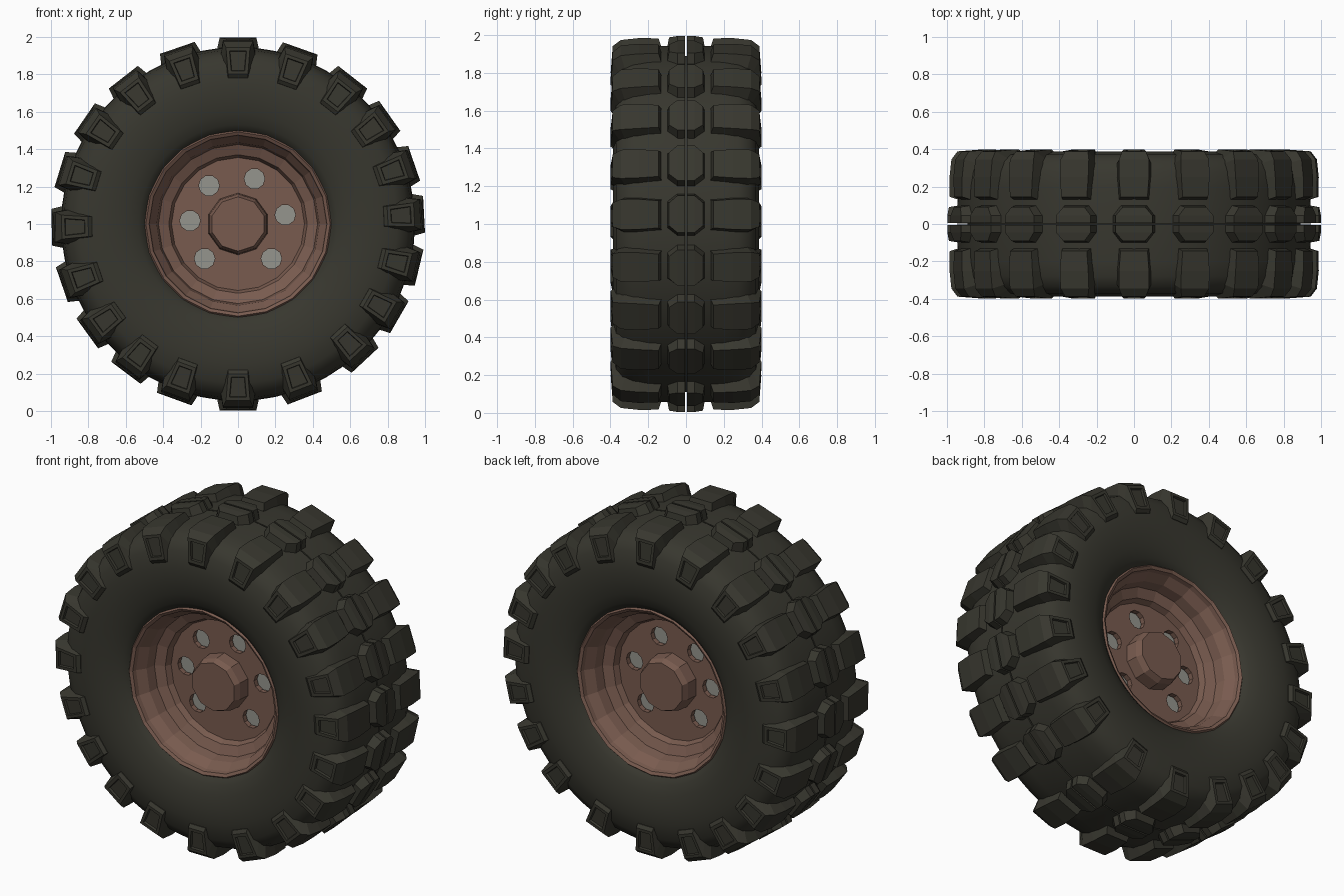
import bpy, bmesh, math
from mathutils import Vector

if "Cube" in bpy.data.objects:
    bpy.data.objects.remove(bpy.data.objects["Cube"])

# Slightly uneven spacing of the tread blocks, in degrees
LUG_ANGLES = [math.radians(d) for d in (90, 70.5, 52, 35.5, 19, 3, -13.5, -30, -47, -69, -90,
                                        109, 128, 145.5, 163, 181, 199, 216, 233, 250)]


def material(name, rgb):
    m = bpy.data.materials.new(name)
    m.diffuse_color = (*rgb, 1)
    m.use_nodes = True
    m.node_tree.nodes["Principled BSDF"].inputs["Base Color"].default_value = m.diffuse_color
    return m


RUBBER = material("dark_rubber", (0.039, 0.038, 0.028))
BROWN = material("brown_metal", (0.19, 0.105, 0.078))
GREY = material("grey_metal", (0.30, 0.30, 0.27))


def at(r, y, a, t=0.0):
    """Point at radius r, axle position y, angle a, tangential offset t."""
    return Vector((r * math.cos(a) - t * math.sin(a), y, 1 + r * math.sin(a) + t * math.cos(a)))


def finish(name, bm, mat, mirror=True, smooth=None):
    bmesh.ops.remove_doubles(bm, verts=bm.verts, dist=1e-5)
    bmesh.ops.recalc_face_normals(bm, faces=bm.faces)
    me = bpy.data.meshes.new(name)
    bm.to_mesh(me)
    bm.free()
    me.materials.append(mat)
    ob = bpy.data.objects.new(name, me)
    bpy.context.collection.objects.link(ob)
    bpy.ops.object.select_all(action='DESELECT')
    bpy.context.view_layer.objects.active = ob
    ob.select_set(True)
    if smooth:
        bpy.ops.object.shade_smooth_by_angle(angle=math.radians(smooth))
    if mirror:
        mirror_across(ob)
    return ob


def mirror_across(ob):
    mod = ob.modifiers.new("mirror", 'MIRROR')
    mod.use_axis = (False, True, False)
    mod.use_mirror_merge = False


def revolve(profile, segs, phase=0.0):
    """Closed (radius, y) profile turned round the axle."""
    bm = bmesh.new()
    rings = [[bm.verts.new(at(r, y, phase + 2 * math.pi * i / segs)) for r, y in profile]
             for i in range(segs)]
    n = len(profile)
    for i in range(segs):
        a, b = rings[i], rings[(i + 1) % segs]
        for j in range(n):
            k = (j + 1) % n
            if profile[j][0] == 0 and profile[k][0] == 0:
                continue
            bm.faces.new((a[j], a[k], b[k], b[j]))
    bmesh.ops.dissolve_degenerate(bm, dist=1e-6, edges=bm.edges)
    return bm


def strip(bm, stations, a):
    """Tread block: stations of (y, r, half width, base y, base r, base half width)."""
    rows = []
    for y, r, w, by, br, bw in stations:
        rows.append([bm.verts.new(p) for p in
                     (at(br, by, a, -bw), at(r, y, a, -w), at(r, y, a, w), at(br, by, a, bw))])
    tops = []
    for p, q in zip(rows, rows[1:]):
        for j in range(3):
            f = bm.faces.new((p[j], p[j + 1], q[j + 1], q[j]))
            if j == 1:
                tops.append(f)
    bm.faces.new(rows[0])
    bm.faces.new(rows[-1])
    return tops


# Tyre carcass, with a thin groove round the middle
body = [(0.89, 0.0), (0.89, 0.004), (0.945, 0.004), (0.942, 0.20), (0.93, 0.28),
        (0.905, 0.335), (0.85, 0.37), (0.75, 0.387), (0.67, 0.386), (0.59, 0.372),
        (0.53, 0.35), (0.495, 0.325), (0.485, 0.30), (0.485, 0.0)]
finish("tyre_body", revolve(body, 60), RUBBER, smooth=35)

# Shoulder lugs wrapping onto the sidewall, each with a small recess
bm = bmesh.new()
recess = []
shoulder = [(0.145, 0.983, 0.072, 0.125, 0.92, 0.083),
            (0.25, 0.984, 0.08, 0.25, 0.91, 0.093),
            (0.345, 0.974, 0.08, 0.32, 0.89, 0.093),
            (0.388, 0.942, 0.064, 0.345, 0.86, 0.08),
            (0.399, 0.80, 0.053, 0.36, 0.80, 0.06),
            (0.385, 0.78, 0.053, 0.36, 0.775, 0.057)]
for a in LUG_ANGLES:
    recess.append(strip(bm, shoulder, a)[3])
bmesh.ops.recalc_face_normals(bm, faces=bm.faces)
bmesh.ops.inset_individual(bm, faces=recess, thickness=0.025, depth=0.0)
bmesh.ops.inset_individual(bm, faces=recess, thickness=0.004, depth=-0.014)
finish("shoulder_lugs", bm, RUBBER)

# Centre lugs, tapering outward from the middle groove
bm = bmesh.new()
centre = [(0.005, 0.995, 0.098, 0.005, 0.92, 0.115),
          (0.045, 0.995, 0.098, 0.045, 0.92, 0.115),
          (0.09, 0.988, 0.06, 0.102, 0.92, 0.072)]
for a in LUG_ANGLES:
    strip(bm, centre, a)
finish("centre_lugs", bm, RUBBER)

# Dished rim with six holes
rim_profile = [(0.10, 0.13), (0.355, 0.13), (0.37, 0.165), (0.425, 0.19), (0.435, 0.25),
               (0.47, 0.30), (0.475, 0.325), (0.492, 0.335), (0.505, 0.32), (0.505, 0.10),
               (0.10, 0.10)]
rim = finish("rim", revolve(rim_profile, 20), BROWN, mirror=False)
bm = bmesh.new()
for deg in (70, 127, 176, 226, 314, 11):
    c = at(0.257, 0, math.radians(deg))
    ends = []
    for y in (0.06, 0.20):
        ends.append([bm.verts.new(c + Vector((0.055 * math.cos(k * math.pi / 5), y,
                                              0.055 * math.sin(k * math.pi / 5))))
                     for k in range(10)])
    bm.faces.new(ends[0])
    bm.faces.new(ends[1])
    for k in range(10):
        m = (k + 1) % 10
        bm.faces.new((ends[0][k], ends[0][m], ends[1][m], ends[1][k]))
cutter = finish("hole_cutter", bm, BROWN, mirror=False)
cutter.hide_render = True
mod = rim.modifiers.new("holes", 'BOOLEAN')
mod.operation = 'DIFFERENCE'
mod.solver = 'EXACT'
mod.object = cutter
bpy.context.view_layer.objects.active = rim
bpy.ops.object.modifier_apply(modifier="holes")
bpy.data.objects.remove(cutter)
mirror_across(rim)

# Grey plate seen through the holes
finish("inner_plate", revolve([(0, -0.092), (0.36, -0.092), (0.36, 0.092), (0, 0.092)], 20),
       GREY, mirror=False)

# Ten-sided hub cap
finish("hub_cap", revolve([(0, 0.095), (0.168, 0.095), (0.16, 0.20), (0.145, 0.235), (0, 0.235)],
                          10, math.pi / 10), BROWN)
